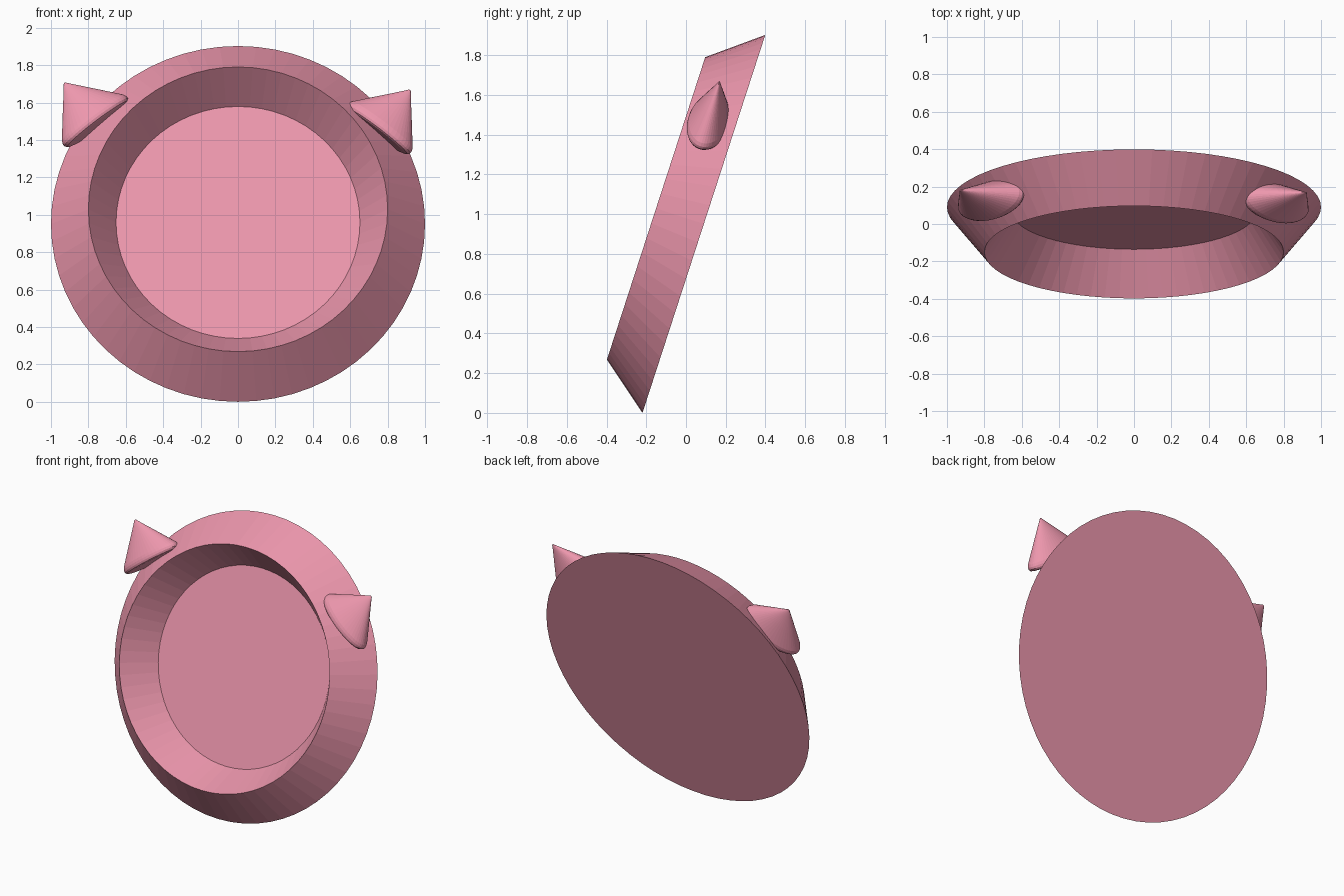
import bpy, bmesh, math
from mathutils import Matrix, Vector

if "Cube" in bpy.data.objects:
    bpy.data.objects.remove(bpy.data.objects["Cube"])

pink = bpy.data.materials.new("pink")
pink.diffuse_color = (0.85, 0.31, 0.42, 1)
pink.use_nodes = True
pink.node_tree.nodes["Principled BSDF"].inputs["Base Color"].default_value = pink.diffuse_color

# The whole bowl leans back by 18 degrees
TILT = Matrix.Translation((0, 0.09, 0.951)) @ Matrix.Rotation(math.radians(72), 4, 'X')


def lathe(name, profile, segments, matrix):
    """Revolve a closed (radius, height) profile about local z."""
    bm = bmesh.new()
    rings = []
    for r, h in profile:
        if r == 0:
            rings.append([bm.verts.new((0, 0, h))])
        else:
            rings.append([bm.verts.new((r * math.cos(2 * math.pi * i / segments),
                                        r * math.sin(2 * math.pi * i / segments), h))
                          for i in range(segments)])
    for a, b in zip(rings, rings[1:]):
        for i in range(segments):
            j = (i + 1) % segments
            quad = [a[i % len(a)], a[j % len(a)], b[j % len(b)], b[i % len(b)]]
            bm.faces.new(list(dict.fromkeys(quad)))
    bm.transform(matrix)
    bmesh.ops.recalc_face_normals(bm, faces=bm.faces)
    mesh = bpy.data.meshes.new(name)
    bm.to_mesh(mesh)
    bm.free()
    mesh.materials.append(pink)
    obj = bpy.data.objects.new(name, mesh)
    bpy.context.collection.objects.link(obj)
    return obj


# Bowl: flat back, sloping outside, sharp rim, sloping inside, flat floor
lathe("bowl", [(0, 0), (1, 0), (0.8, 0.253), (0.652, 0.025), (0, 0.025)], 64, TILT)

# Ears: cones with softened edges, flattened to half their depth
ear_profile = [(0, 0), (0.185, 0), (0.205, 0.005), (0.216, 0.018), (0.216, 0.033),
               (0.208, 0.050), (0.159, 0.109), (0.110, 0.168), (0.061, 0.226),
               (0.012, 0.285), (0.007, 0.292), (0, 0.295)]
for side, name, lift in ((1, "right_ear", 0), (-1, "left_ear", 0.04)):
    base = Vector((side * (0.739 + lift * 0.2), 0.473 + lift, 0.135))
    axis = Vector((side * 0.615, 0.788, 0.04)).normalized()
    across = axis.cross(Vector((0, 0, 1))).normalized()
    depth = axis.cross(across)
    frame = Matrix((across, depth, axis)).transposed().to_4x4()
    place = Matrix.Translation(base) @ frame @ Matrix.Diagonal((1, 0.48, 1, 1))
    lathe(name, ear_profile, 48, TILT @ place)
